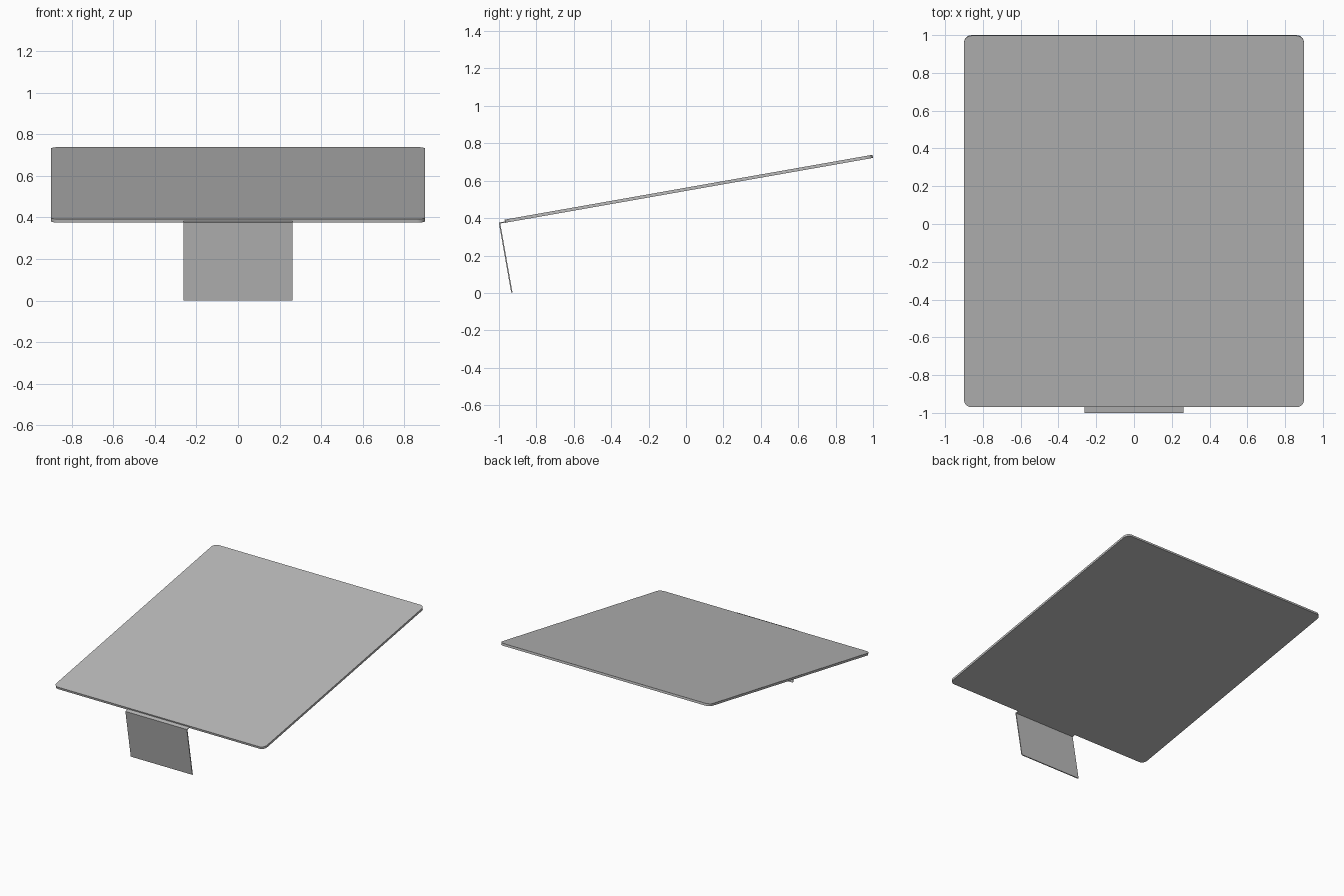
import bpy, bmesh, math
from mathutils import Matrix

cube = bpy.data.objects.get("Cube")
if cube:
    bpy.data.objects.remove(cube)

TILT = math.radians(10)
GREY = (0.5, 0.5, 0.5, 1)

grey = bpy.data.materials.new("plain_grey")
grey.use_nodes = True
grey.diffuse_color = GREY
grey.node_tree.nodes["Principled BSDF"].inputs["Base Color"].default_value = GREY


def extruded(name, outline, direction, matrix):
    """Extrude a closed outline into a solid and place it."""
    bm = bmesh.new()
    face = bm.faces.new([bm.verts.new(p) for p in outline])
    new = bmesh.ops.extrude_face_region(bm, geom=[face])["geom"]
    verts = [v for v in new if isinstance(v, bmesh.types.BMVert)]
    bmesh.ops.translate(bm, verts=verts, vec=direction)
    bmesh.ops.recalc_face_normals(bm, faces=bm.faces)
    mesh = bpy.data.meshes.new(name)
    bm.to_mesh(mesh)
    bm.free()
    mesh.materials.append(grey)
    obj = bpy.data.objects.new(name, mesh)
    bpy.context.collection.objects.link(obj)
    obj.matrix_world = matrix
    return obj


# Both parts share a frame at the panel's lower front edge, tilted backwards
frame = Matrix.Translation((0, -0.967, 0.375)) @ Matrix.Rotation(TILT, 4, "X")

# Rounded rectangular panel
half, length, thick, radius = 0.9, 1.997, 0.017, 0.04
corners = [(half, length, 0), (-half, length, 90), (-half, 0, 180), (half, 0, 270)]
outline = []
for x, y, start in corners:
    cx = x - math.copysign(radius, x)
    cy = y - radius if y else radius
    for step in range(9):
        a = math.radians(start + step * 90 / 8)
        outline.append((cx + radius * math.cos(a), cy + radius * math.sin(a), 0))
panel = extruded("panel", outline, (0, 0, thick), frame)

# Bent front tab: short flange running into the panel, plate hanging down from it
tab_half, sheet, reach, drop = 0.263, 0.007, 0.033, 0.374
profile = [(0.004, sheet), (-reach, sheet), (-reach, -drop),
           (sheet - reach, -drop), (sheet - reach, 0.001), (0.004, 0.001)]
tab = extruded("front_tab", [(-tab_half, y, z) for y, z in profile],
               (2 * tab_half, 0, 0), frame)

# Flat faces with softly shaded round corners on the panel
for obj in (panel, tab):
    bpy.ops.object.select_all(action="DESELECT")
    obj.select_set(True)
    bpy.context.view_layer.objects.active = obj
    bpy.ops.object.shade_smooth_by_angle(angle=math.radians(30))
